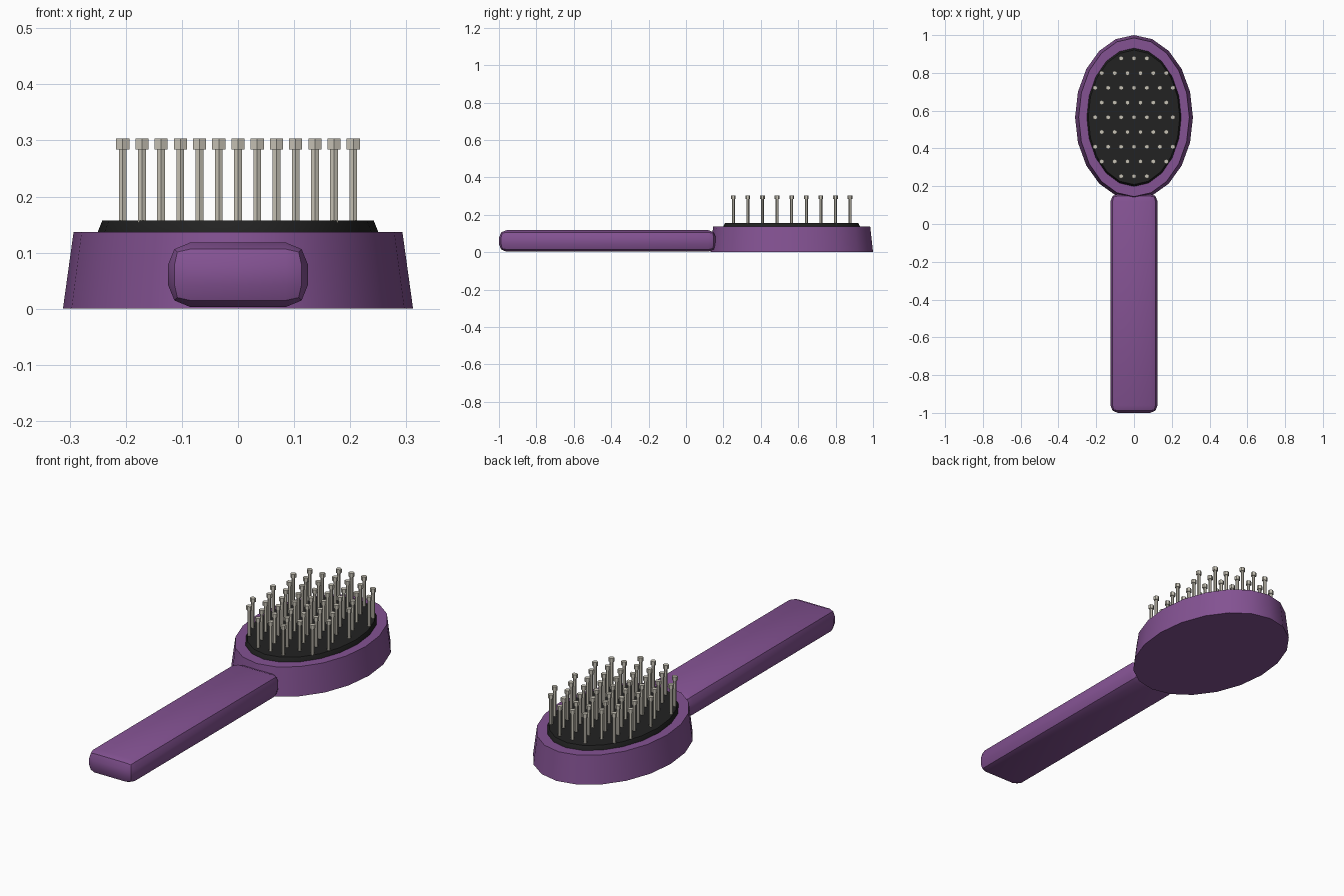
import bpy
import math

cube = bpy.data.objects.get("Cube")
if cube:
    bpy.data.objects.remove(cube, do_unlink=True)


def make_material(name, color):
    mat = bpy.data.materials.new(name)
    mat.use_nodes = True
    mat.diffuse_color = (*color, 1)
    mat.node_tree.nodes["Principled BSDF"].inputs["Base Color"].default_value = (*color, 1)
    return mat


purple = make_material("purple plastic", (0.23, 0.085, 0.29))
black = make_material("black rubber", (0.016, 0.016, 0.016))
ivory = make_material("pale bristle", (0.58, 0.55, 0.47))


def loft(name, rings, sides, mat, centers=((0, 0),)):
    """Stack elliptical rings (rx, ry, z) into a capped solid at each centre."""
    verts, faces = [], []
    for cx, cy in centers:
        base = len(verts)
        for rx, ry, z in rings:
            for i in range(sides):
                a = math.tau * i / sides + math.pi / 2
                verts.append((cx + rx * math.cos(a), cy + ry * math.sin(a), z))
        for r in range(len(rings) - 1):
            for i in range(sides):
                j = (i + 1) % sides
                lo, hi = base + r * sides, base + (r + 1) * sides
                faces.append((lo + i, lo + j, hi + j, hi + i))
        last = base + (len(rings) - 1) * sides
        faces.append(tuple(base + i for i in reversed(range(sides))))
        faces.append(tuple(last + i for i in range(sides)))
    mesh = bpy.data.meshes.new(name)
    mesh.from_pydata(verts, [], faces)
    mesh.materials.append(mat)
    obj = bpy.data.objects.new(name, mesh)
    bpy.context.collection.objects.link(obj)
    return obj


def smooth(obj, degrees):
    bpy.ops.object.select_all(action="DESELECT")
    obj.select_set(True)
    bpy.context.view_layer.objects.active = obj
    bpy.ops.object.shade_smooth_by_angle(angle=math.radians(degrees))


# Oval head and the rubber pad set on it
HEAD_Y = 0.565
head = loft("head", [(0.312, 0.435, 0), (0.293, 0.42, 0.137)], 20, purple, [(0, HEAD_Y)])
pad = loft("pad", [(0.25, 0.366, 0.13), (0.25, 0.366, 0.137), (0.242, 0.356, 0.157)],
           20, black, [(0, HEAD_Y)])
smooth(head, 30)
smooth(pad, 30)

# Flat handle with rounded edges
bpy.ops.mesh.primitive_cube_add(size=1, location=(0, -0.42, 0.0605))
handle = bpy.context.object
handle.name = "handle"
handle.scale = (0.25, 1.16, 0.115)
bpy.ops.object.transform_apply(location=False, rotation=False, scale=True)
handle.data.materials.append(purple)
bevel = handle.modifiers.new("rounded edges", "BEVEL")
bevel.width = 0.04
bevel.segments = 2
bpy.ops.object.modifier_apply(modifier=bevel.name)
smooth(handle, 30)

# Staggered rows of bristles, each a thin shaft with a wider tip
STEP_X, STEP_Y = 0.0685, 0.078
spots = []
for row, count in enumerate((3, 6, 7, 6, 7, 6, 7, 6, 3)):
    for col in range(count):
        spots.append(((col - (count - 1) / 2) * STEP_X, HEAD_Y + (row - 4) * STEP_Y))
loft("bristle_shafts", [(0.008, 0.008, 0.15), (0.008, 0.008, 0.286)], 6, ivory, spots)
loft("bristle_tips", [(0.0135, 0.0125, 0.284), (0.0135, 0.0125, 0.303)], 6, ivory, spots)
